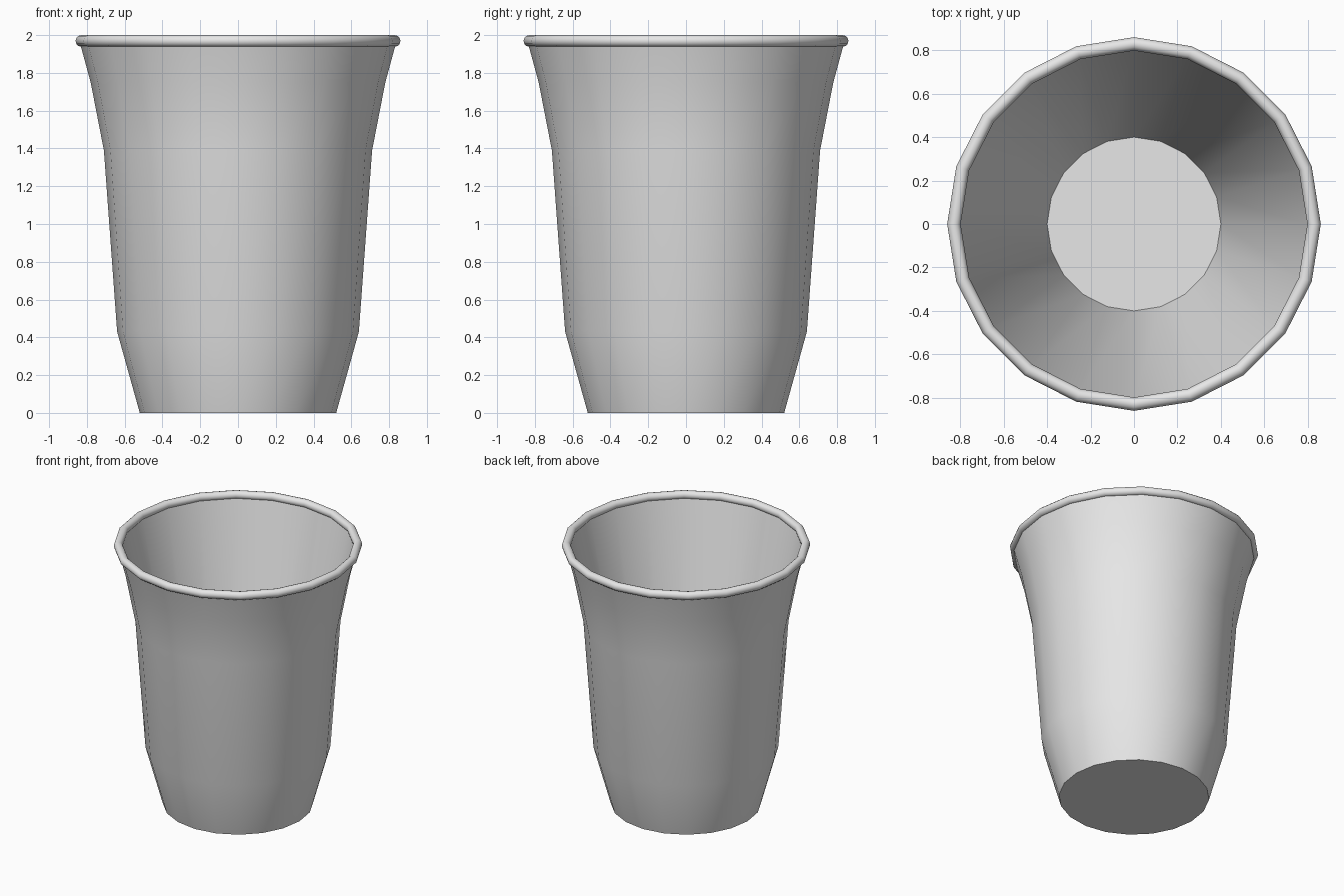
import bpy
import math

SIDES = 20

cube = bpy.data.objects.get("Cube")
if cube:
    bpy.data.objects.remove(cube, do_unlink=True)

grey = bpy.data.materials.new("light_grey")
grey.use_nodes = True
colour = (0.8, 0.8, 0.8, 1.0)
grey.diffuse_color = colour
grey.node_tree.nodes["Principled BSDF"].inputs["Base Color"].default_value = colour


def finish(obj, name):
    """Name, colour and smooth the active object."""
    obj.name = name
    obj.data.materials.clear()
    obj.data.materials.append(grey)
    bpy.ops.object.select_all(action='DESELECT')
    obj.select_set(True)
    bpy.context.view_layer.objects.active = obj
    bpy.ops.object.shade_smooth_by_angle(angle=math.radians(40))


def lathe(name, profile):
    """Spin a (radius, height) profile and cap both of its ends."""
    verts, faces = [], []
    for radius, height in profile:
        for i in range(SIDES):
            a = math.tau * i / SIDES
            verts.append((radius * math.cos(a), radius * math.sin(a), height))
    for row in range(len(profile) - 1):
        for i in range(SIDES):
            j = (i + 1) % SIDES
            low, high = row * SIDES, (row + 1) * SIDES
            faces.append((low + i, low + j, high + j, high + i))
    faces.append(tuple(reversed(range(SIDES))))
    faces.append(tuple(range(len(verts) - SIDES, len(verts))))
    mesh = bpy.data.meshes.new(name)
    mesh.from_pydata(verts, [], faces)
    obj = bpy.data.objects.new(name, mesh)
    bpy.context.collection.objects.link(obj)
    finish(obj, name)


# Cup: flared outer wall, then the tapered inner wall down to the floor
lathe("cup_body", [(0.52, 0), (0.64, 0.43), (0.71, 1.39), (0.78, 1.75),
                   (0.84, 1.97), (0.81, 1.97), (0.40, 0.08)])

# Rolled rim
bpy.ops.mesh.primitive_torus_add(major_segments=SIDES, minor_segments=12,
                                 major_radius=0.829, minor_radius=0.031,
                                 location=(0, 0, 1.969))
finish(bpy.context.object, "rolled_rim")
